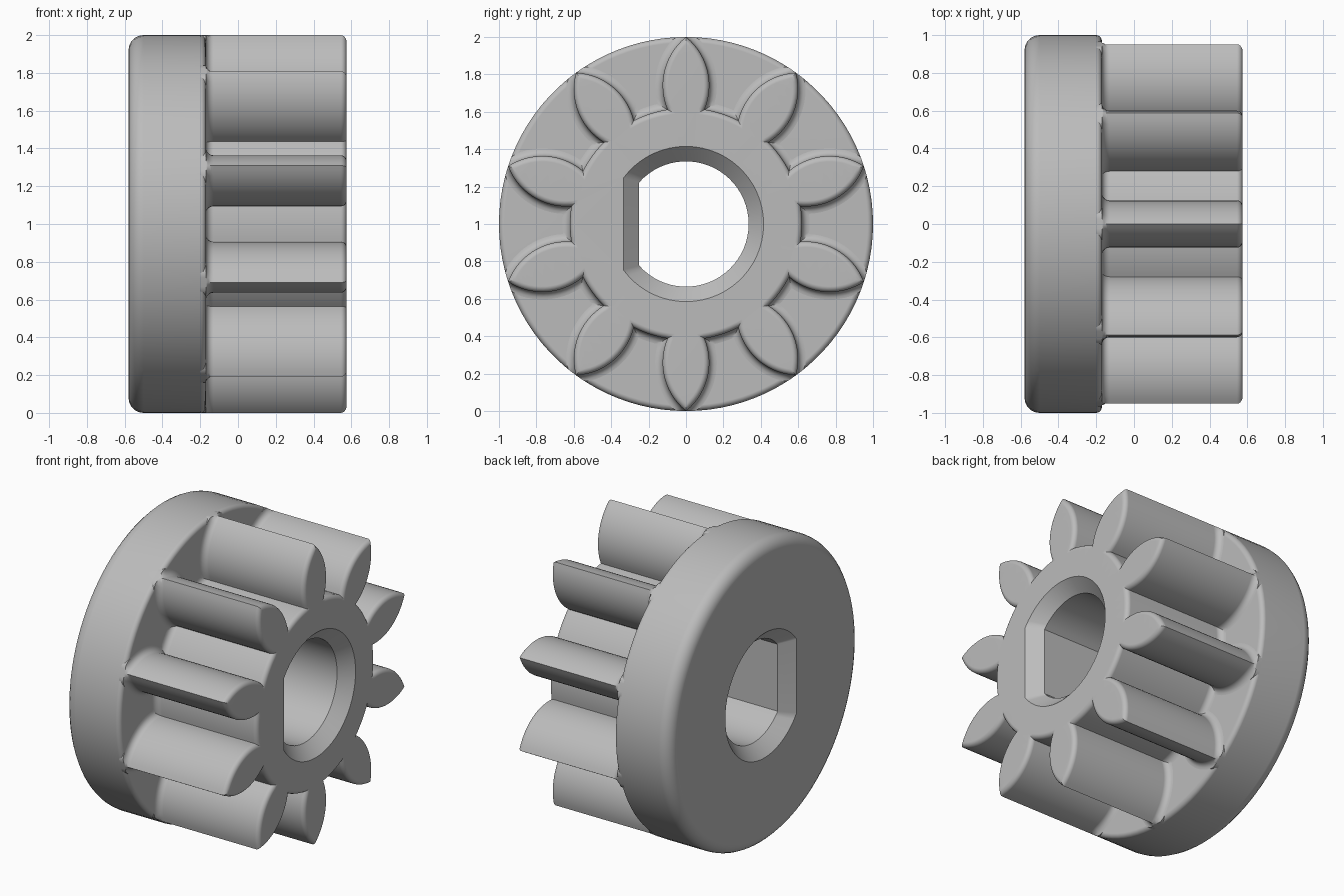
import bpy, bmesh, math
from math import sin, cos, pi

if "Cube" in bpy.data.objects:
    bpy.data.objects.remove(bpy.data.objects["Cube"])

BACK, STEP, FRONT = -0.58, -0.17, 0.575
TEETH, ROOT = 10, 0.62
ARC, MID, HALF = 0.333, 0.74, 0.125     # tooth flank radius, widest point, half width

grey = bpy.data.materials.new("plain_grey")
grey.use_nodes = True
grey.diffuse_color = (0.5, 0.5, 0.5, 1)
grey.node_tree.nodes["Principled BSDF"].inputs["Base Color"].default_value = (0.5, 0.5, 0.5, 1)


def circle(r, n=100):
    return [(r * cos(2 * pi * i / n), r * sin(2 * pi * i / n)) for i in range(n)]


def d_bore(r, flat):
    """Circle of radius r cut off by a flat at u = -flat."""
    a = pi - math.acos(flat / r)
    n = 48
    return [(r * cos(-a + 2 * a * i / n), r * sin(-a + 2 * a * i / n)) for i in range(n + 1)]


def gear_outline(d):
    """Leaf-shaped teeth on a round hub, offset outwards by d."""
    rad, root, off = ARC + d, ROOT + d, ARC - HALF
    # where the flank circle, centred at (-off, MID), meets the root circle
    c = math.hypot(off, MID)
    swing = math.acos((root ** 2 + c ** 2 - rad ** 2) / (2 * root * c))
    base = math.atan2(MID, -off) - swing
    start = math.atan2(root * sin(base) - MID, root * cos(base) + off)
    end = math.acos(off / rad)
    flank = []
    for i in range(15):
        t = start + (end - start) * i / 14
        u, v = -off + rad * cos(t), MID + rad * sin(t)
        s = min(1, 1 / math.hypot(u, v))
        flank.append((u * s, v * s))
    # half root, flank up to the tip, mirrored flank down, half root
    mid = pi / 2 - pi / TEETH
    land = [(root * cos(mid + (base - mid) * i / 4), root * sin(mid + (base - mid) * i / 4))
            for i in range(4)]
    side = land + flank
    tooth = side + [(-u, v) for u, v in reversed(side[1:-1])]
    pts = []
    for k in range(TEETH):
        a = 2 * pi * k / TEETH
        pts += [(u * cos(a) - v * sin(a), u * sin(a) + v * cos(a)) for u, v in tooth]
    return pts


def add_loop(bm, x, pts):
    return [bm.verts.new((x, u, 1 + v)) for u, v in pts]


def skin(bm, sections):
    """Skin a list of (x, outline) sections and return the vertex loops."""
    loops = [add_loop(bm, x, pts) for x, pts in sections]
    for a, b in zip(loops, loops[1:]):
        n = len(a)
        for i in range(n):
            j = (i + 1) % n
            bm.faces.new((a[i], a[j], b[j], b[i]))
    return loops


def cap(bm, outer, inner):
    """Fill the flat ring between two loops."""
    edges = []
    for loop in (outer, inner):
        for i, v in enumerate(loop):
            w = loop[(i + 1) % len(loop)]
            edges.append(bm.edges.get((v, w)) or bm.edges.new((v, w)))
    bmesh.ops.triangle_fill(bm, use_beauty=True, edges=edges, normal=(1, 0, 0))


def finish(bm, name, outward):
    """Orient faces by a test function, then make the object."""
    bm.normal_update()
    for f in bm.faces:
        if not outward(f):
            f.normal_flip()
    me = bpy.data.meshes.new(name)
    bm.to_mesh(me)
    bm.free()
    ob = bpy.data.objects.new(name, me)
    bpy.context.collection.objects.link(ob)
    me.materials.append(grey)
    bpy.ops.object.select_all(action='DESELECT')
    ob.select_set(True)
    bpy.context.view_layer.objects.active = ob
    bpy.ops.object.shade_smooth_by_angle(angle=math.radians(32))
    wn = ob.modifiers.new("even_normals", 'WEIGHTED_NORMAL')
    wn.keep_sharp = True
    return ob


QUARTER = [i * pi / 10 for i in range(6)]
wide, narrow = d_bore(0.415, 0.335), d_bore(0.335, 0.25)
CH = 0.08

# Toothed hub: root fillet against the flange, rounded front edge
bm = bmesh.new()
f, e = 0.04, 0.03
sections = [(STEP - 0.03, gear_outline(f))]
sections += [(STEP + f - f * sin(t), gear_outline(f * (1 - cos(t)))) for t in reversed(QUARTER)]
sections += [(FRONT - e + e * sin(t), gear_outline(-e * (1 - cos(t)))) for t in QUARTER]
front_loop = skin(bm, sections)[-1]
# the side skin faces away from the axis
bm.normal_update()
n_side = len(bm.faces)
bore_loops = skin(bm, [(FRONT, wide), (FRONT - CH, narrow), (BACK + CH, narrow), (BACK, wide)])
cap(bm, front_loop, bore_loops[0])
bm.faces.ensure_lookup_table()
bm.faces.index_update()
n_bore = n_side + 3 * len(wide)
side_sign = bm.faces[n_side // 2 + 2].normal


def hub_outward(face):
    if face.index >= n_bore:                       # front cap
        return face.normal.x > 0
    c = face.calc_center_median()
    radial = face.normal.y * c.y + face.normal.z * (c.z - 1)
    if face.index >= n_side:                       # bore
        return radial < 0
    # all skin quads share one winding
    return SKIN_OK


bm.normal_update()
sample = bm.faces[4 * 0]
c = sample.calc_center_median()
SKIN_OK = sample.normal.y * c.y + sample.normal.z * (c.z - 1) > 0
finish(bm, "toothed_hub", hub_outward)

# Flange: disc with a broad rounded back edge and a small front rounding
bm = bmesh.new()
b = 0.08
sections = [(BACK + b - b * cos(t), circle(1 - b + b * sin(t))) for t in QUARTER]
sections += [(STEP - e + e * sin(t), circle(1 - e + e * cos(t))) for t in QUARTER]
sections.append((STEP, circle(0.5)))
rim_loops = skin(bm, sections)
cap(bm, rim_loops[0], add_loop(bm, BACK, wide))


def flange_outward(face):
    c = face.calc_center_median()
    n = face.normal
    if abs(n.x) > 0.99:
        return n.x * (c.x - (BACK + STEP) / 2) > 0
    return n.y * c.y + n.z * (c.z - 1) > 0


finish(bm, "flange", flange_outward)
